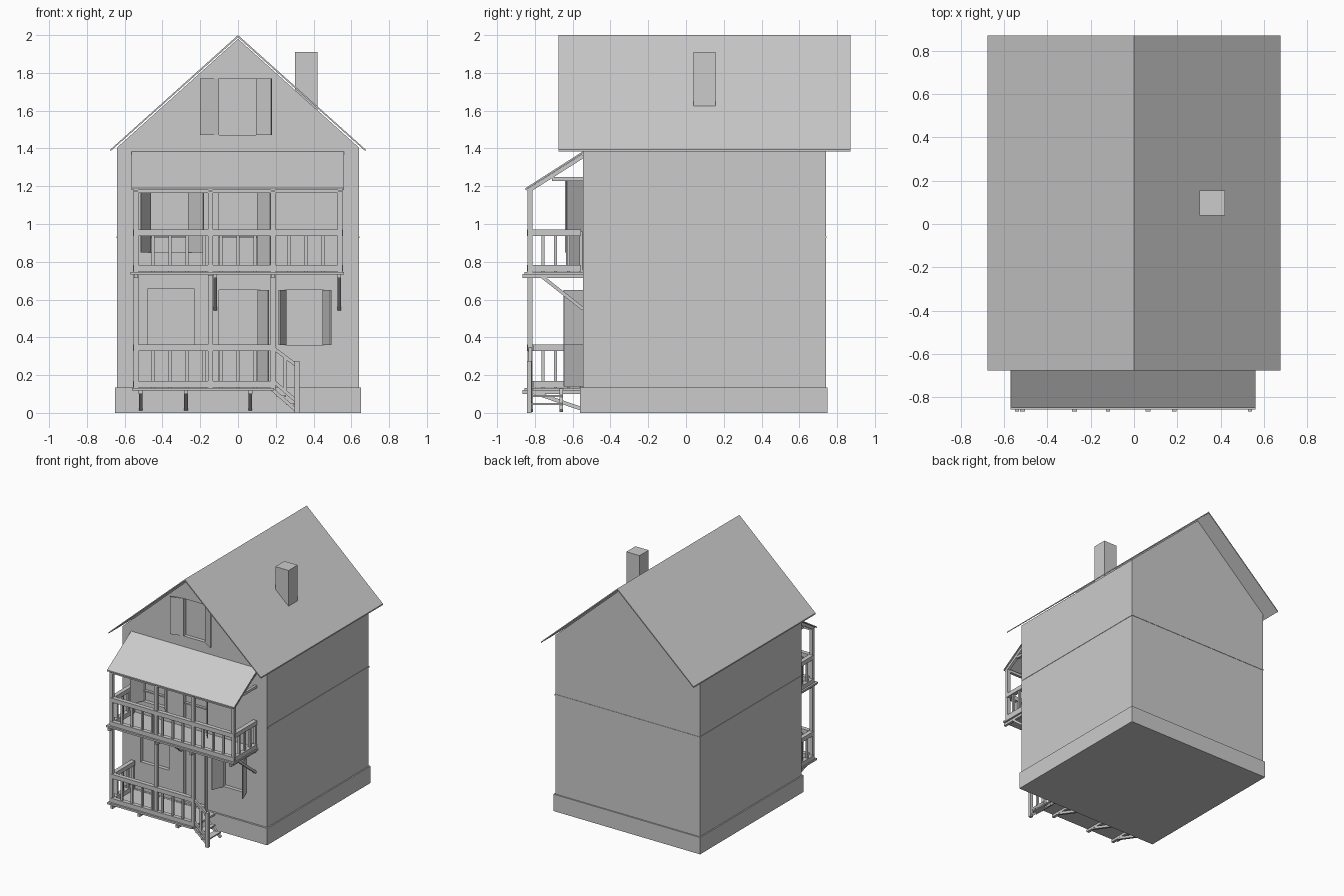
import bpy, bmesh
from mathutils import Vector, Matrix

if "Cube" in bpy.data.objects:
    bpy.data.objects.remove(bpy.data.objects["Cube"])

grey = bpy.data.materials.new("plain grey")
grey.use_nodes = True
grey.diffuse_color = (0.6, 0.6, 0.6, 1)
grey.node_tree.nodes["Principled BSDF"].inputs["Base Color"].default_value = (0.6, 0.6, 0.6, 1)


def finish(name, bm):
    bmesh.ops.recalc_face_normals(bm, faces=bm.faces)
    mesh = bpy.data.meshes.new(name)
    bm.to_mesh(mesh)
    bm.free()
    mesh.materials.append(grey)
    ob = bpy.data.objects.new(name, mesh)
    bpy.context.collection.objects.link(ob)
    return ob


def add_box(bm, x, y, z):
    """Box spanning the (low, high) pairs x, y and z."""
    size = [b - a for a, b in (x, y, z)]
    mid = [(a + b) / 2 for a, b in (x, y, z)]
    bmesh.ops.create_cube(bm, size=1, matrix=Matrix.Translation(mid) @ Matrix.Diagonal((*size, 1)))


def boxes(name, spans):
    bm = bmesh.new()
    for s in spans:
        add_box(bm, *s)
    return finish(name, bm)


def beams(name, pairs, w=0.02):
    """Square bars running between pairs of points."""
    bm = bmesh.new()
    for p, q in pairs:
        p, q = Vector(p), Vector(q)
        d = q - p
        up = 'Y' if abs(d.normalized().z) < 0.99 else 'X'
        rot = d.to_track_quat('X', 'Z').to_matrix().to_4x4() if up == 'Y' else Matrix.Rotation(-1.5707963, 4, 'Y')
        bmesh.ops.create_cube(bm, size=1, matrix=Matrix.Translation((p + q) / 2) @ rot
                              @ Matrix.Diagonal((d.length, w, w, 1)))
    return finish(name, bm)


def prism(name, profile, y0, y1):
    """Extrude an x-z outline from y0 to y1."""
    bm = bmesh.new()
    face = bm.faces.new([bm.verts.new((x, y0, z)) for x, z in profile])
    out = bmesh.ops.extrude_face_region(bm, geom=[face])
    bmesh.ops.translate(bm, vec=(0, y1 - y0, 0),
                        verts=[v for v in out["geom"] if isinstance(v, bmesh.types.BMVert)])
    return finish(name, bm)


# House body
WALL, BACK = -0.545, 0.74
boxes("foundation", [((-0.65, 0.65), (-0.56, 0.75), (0, 0.135))])
house = prism("house_walls", [(-0.64, 0.12), (0.64, 0.12), (0.64, 1.405), (0, 1.98), (-0.64, 1.405)], WALL, BACK)
boxes("storey_seam", [((-0.643, 0.643), (WALL + 0.01, BACK + 0.003), (0.925, 0.935))])

# Window and door recesses: x span, z span
openings = [((-0.48, -0.23), (0.36, 0.655)), ((-0.10, 0.11), (0.15, 0.65)), ((0.25, 0.455), (0.36, 0.65)),
            ((-0.46, -0.26), (0.85, 1.25)), ((-0.10, 0.10), (0.77, 1.25)), ((-0.10, 0.10), (1.47, 1.77))]
cutter = boxes("opening_cutter", [(x, (WALL - 0.05, WALL + 0.03), z) for x, z in openings])
cutter.hide_render = True
cutter.hide_viewport = True
cut = house.modifiers.new("openings", 'BOOLEAN')
cut.operation = 'DIFFERENCE'
cut.solver = 'EXACT'
cut.object = cutter

# Swung-open shutters and door leaves: hinge x, tip x, swing depth, z span
leaves = [(0.11, 0.165, 0.1, 0.14, 0.65), (0.25, 0.215, 0.1, 0.36, 0.65), (0.455, 0.495, 0.1, 0.36, 0.65),
          (-0.46, -0.51, 0.09, 0.85, 1.25), (-0.26, -0.18, 0.09, 0.85, 1.25), (0.10, 0.17, 0.09, 0.76, 1.25),
          (-0.10, -0.20, 0.03, 1.47, 1.77), (0.10, 0.18, 0.05, 1.47, 1.77)]
bm = bmesh.new()
for hinge, tip, depth, z0, z1 in leaves:
    bm.faces.new([bm.verts.new(p) for p in ((hinge, WALL, z0), (tip, WALL - depth, z0),
                                            (tip, WALL - depth, z1), (hinge, WALL, z1))])
shutters = finish("shutters", bm)
shutters.modifiers.new("thickness", 'SOLIDIFY').thickness = 0.008

# Main roof and chimney
prism("main_roof", [(-0.675, 1.395), (0, 2.0), (0.675, 1.395), (0.675, 1.385), (0, 1.988), (-0.675, 1.385)],
      -0.675, 0.87)
boxes("chimney", [((0.303, 0.42), (0.04, 0.155), (1.6, 1.91))])

# Porch roof with rafters and ties
FRONT = -0.825
bm = bmesh.new()
for lo, hi in ((0.0, 0.008),):
    ring = [(-0.85, 1.19), (WALL, 1.385), (WALL, 1.375), (-0.85, 1.18)]
    ends = [[bm.verts.new((x, y, z)) for y, z in ring] for x in (-0.565, 0.56)]
    for e in ends:
        bm.faces.new(e)
    for i in range(4):
        j = (i + 1) % 4
        bm.faces.new((ends[0][i], ends[0][j], ends[1][j], ends[1][i]))
finish("porch_roof", bm)
posts = [-0.54, -0.145, 0.185, 0.54]
beams("porch_rafters", [((x, -0.84, 1.173), (x, WALL, 1.36)) for x in posts], 0.022)
beams("porch_ties", [((x, -0.71, 1.238), (x, WALL, 1.238)) for x in posts])
beams("porch_eave_beam", [((-0.55, FRONT, 1.175), (0.55, FRONT, 1.175))], 0.022)

# Porch posts
beams("upper_posts", [((x, FRONT, 0.74), (x, FRONT, 1.18)) for x in posts], 0.026)
beams("lower_posts", [((x, FRONT, 0.12), (x, FRONT, 0.73)) for x in posts[:3]], 0.026)

# Porch decks and their joists
boxes("upper_deck", [((-0.57, 0.56), (-0.855, WALL), (0.733, 0.747))])
boxes("lower_deck", [((-0.56, 0.19), (-0.855, WALL), (0.118, 0.133))])
beams("upper_joists", [((x, -0.865, 0.724), (x, WALL, 0.724)) for x in (-0.54, -0.12, 0.185, 0.535)], 0.02)
legs = (-0.515, -0.275, 0.065)
beams("lower_joists", [((x, -0.865, 0.11), (x, WALL, 0.11)) for x in legs], 0.022)


# Railings: two rails with upright bars
def railing(name, start, end, z, height, count):
    a, b = Vector((*start, 0)), Vector((*end, 0))
    bars = [(a + Vector((0, 0, h)), b + Vector((0, 0, h))) for h in (z + 0.018, z + height - 0.016)]
    beams(name + "_rails", bars, 0.034)
    spots = [a.lerp(b, i / count) for i in range(count + 1)]
    beams(name + "_bars", [(p + Vector((0, 0, z)), p + Vector((0, 0, z + height - 0.01))) for p in spots], 0.016)


railing("upper_front", (-0.54, FRONT), (0.54, FRONT), 0.747, 0.223, 12)
railing("lower_front", (-0.54, FRONT), (0.18, FRONT), 0.133, 0.227, 8)
railing("upper_right", (-0.54, FRONT), (-0.54, WALL - 0.01), 0.747, 0.223, 4)
railing("upper_left", (0.54, FRONT), (0.54, WALL - 0.01), 0.747, 0.223, 4)
railing("lower_right", (-0.54, FRONT), (-0.54, WALL - 0.01), 0.133, 0.227, 4)

# Diagonal braces under both decks
beams("upper_braces", [((x, -0.76, 0.72), (x, WALL, 0.55)) for x in (-0.12, 0.535)], 0.018)
beams("lower_braces", [((x, -0.81, 0.11), (x, WALL - 0.01, 0.022)) for x in legs], 0.02)

# Side stairs with handrail
beams("stair_newel", [((0.312, -0.83, 0), (0.312, -0.83, 0.275))], 0.026)
beams("stair_handrail", [((0.185, FRONT, 0.345), (0.312, FRONT, 0.25)), ((0.185, FRONT, 0.17), (0.312, FRONT, 0.06)),
                         ((0.25, FRONT, 0.12), (0.25, FRONT, 0.29))], 0.018)
beams("stair_stringers", [((0.18, y, 0.125), (0.31, y, 0.012)) for y in (-0.82, -0.66)], 0.018)
boxes("stair_treads", [((x, x + 0.05), (-0.83, -0.65), (z, z + 0.01)) for x, z in ((0.205, 0.085), (0.255, 0.042))])
